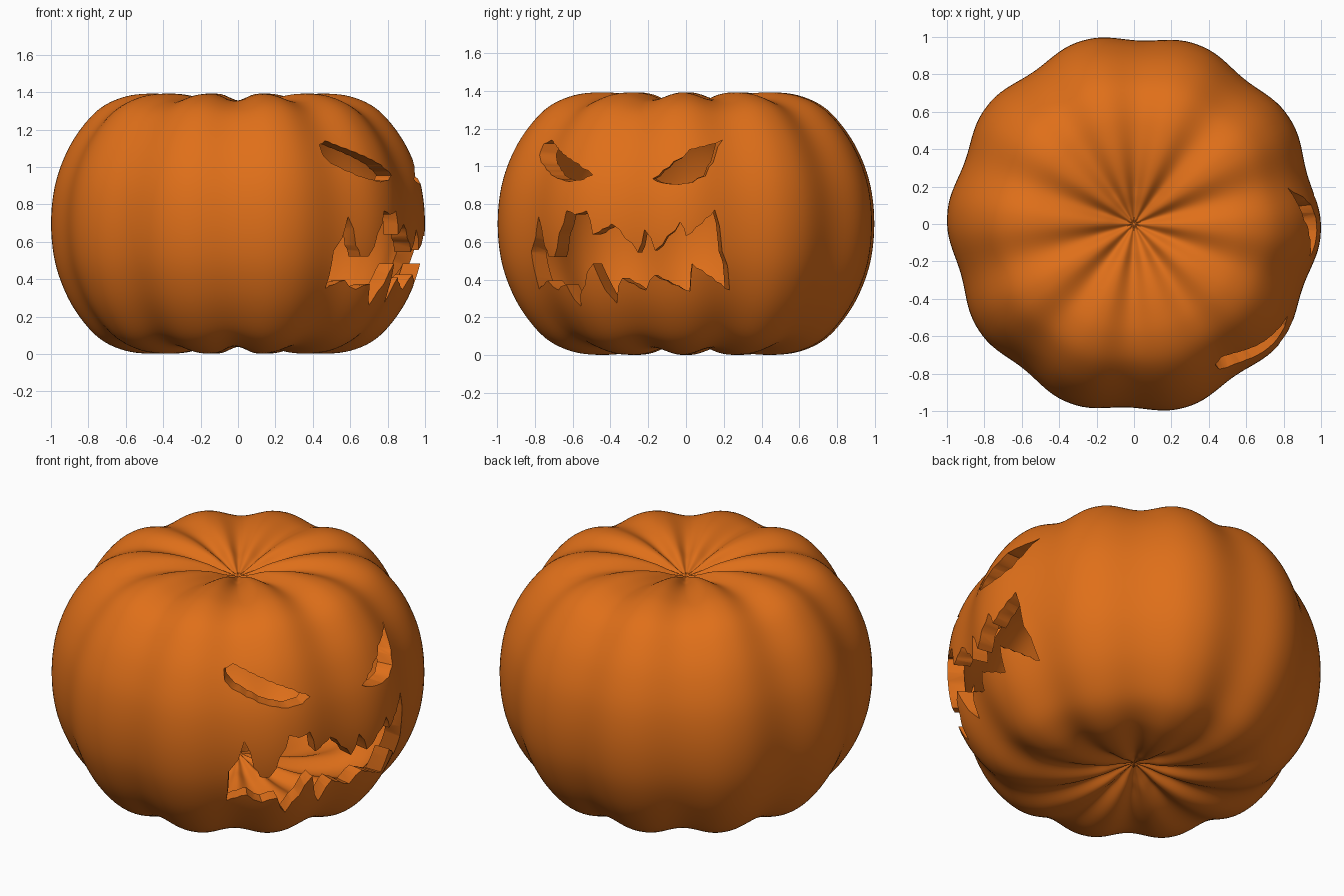
import bpy, bmesh
from math import sin, cos, pi, radians, hypot

if "Cube" in bpy.data.objects:
    bpy.data.objects.remove(bpy.data.objects["Cube"])

SEG, RIBS, MID, WALL = 180, 10, 0.697, 0.09

# Half profile (radius, height above the middle), pole to equator, then mirrored
half = [(0, .575), (.08, .60), (.18, .645), (.32, .683), (.46, .695), (.60, .68),
        (.73, .622), (.835, .515), (.92, .375), (.98, .2), (1.0, 0)]
pts = half + [(r, -h) for r, h in half[-2::-1]]


def smooth(p, n=5):
    """Catmull-Rom curve through the profile points."""
    ext = [(-p[1][0], p[1][1])] + p + [(-p[-2][0], p[-2][1])]
    out = []
    for i in range(1, len(ext) - 2):
        a, b, c, d = ext[i - 1:i + 3]
        for k in range(n):
            t = k / n
            out.append(tuple(.5 * (2 * b[j] + (c[j] - a[j]) * t
                       + (2 * a[j] - 5 * b[j] + 4 * c[j] - d[j]) * t * t
                       + (3 * b[j] - a[j] - 3 * c[j] + d[j]) * t ** 3) for j in (0, 1)))
    return out + [p[-1]]


profile = smooth(pts)


def ribbed_skin(bm, inset, flip):
    """Closed ribbed surface, pushed inwards by inset."""
    rings = []
    last = len(profile) - 1
    for i, (r, h) in enumerate(profile):
        if i in (0, last):
            z = h - inset if i == 0 else h + inset
            rings.append([bm.verts.new((0, 0, MID + z))])
            continue
        dr = profile[i + 1][0] - profile[i - 1][0]
        dh = profile[i + 1][1] - profile[i - 1][1]
        nr, nh = -dh / hypot(dr, dh), dr / hypot(dr, dh)
        ring = []
        for s in range(SEG):
            a = 2 * pi * s / SEG
            groove = (.5 + .5 * cos(RIBS * (a - radians(88)))) ** 1.2
            depth = inset + min(.038, .2 * r) * groove
            rr = r - depth * max(nr, 0) * min(1, r / .12)
            ring.append(bm.verts.new((rr * cos(a), 1.02 * rr * sin(a), MID + h - depth * nh)))
        rings.append(ring)
    for A, B in zip(rings, rings[1:]):
        for s in range(SEG):
            t = (s + 1) % SEG
            if len(A) == 1:
                f = [A[0], B[s], B[t]]
            elif len(B) == 1:
                f = [A[s], B[0], A[t]]
            else:
                f = [A[s], B[s], B[t], A[t]]
            bm.faces.new(f[::-1] if flip else f)


def make_object(name, bm):
    me = bpy.data.meshes.new(name)
    bm.to_mesh(me)
    bm.free()
    ob = bpy.data.objects.new(name, me)
    bpy.context.collection.objects.link(ob)
    return ob


def face_cutter(name, outline):
    """Outline in (azimuth degrees, height) swept along the radius."""
    fine = []
    for (a, z), (b, w) in zip(outline, outline[1:] + outline[:1]):
        n = max(1, int(abs(b - a) / 3))
        fine += [(a + (b - a) * k / n, z + (w - z) * k / n) for k in range(n)]
    bm = bmesh.new()
    low = [bm.verts.new((a / 60, z, 0)) for a, z in fine]
    high = [bm.verts.new((a / 60, z, 1)) for a, z in fine]
    bm.faces.new(low[::-1])
    bm.faces.new(high)
    for i in range(len(fine)):
        bm.faces.new((low[i - 1], low[i], high[i], high[i - 1]))
    bm.normal_update()
    bmesh.ops.triangulate(bm, faces=bm.faces[:])
    bmesh.ops.recalc_face_normals(bm, faces=bm.faces[:])
    for v in bm.verts:
        a, z, r = radians(v.co.x * 60), v.co.y, (1.5 if v.co.z > .5 else .62)
        v.co = (r * cos(a), r * sin(a), z)
    ob = make_object(name, bm)
    ob.hide_render = True
    return ob


# Hollow pumpkin body
bm = bmesh.new()
ribbed_skin(bm, 0, False)
ribbed_skin(bm, WALL, True)
body = make_object("pumpkin_body", bm)

# Carved eyes and jagged mouth, outlines anticlockwise
left_eye = [(-60, 1.12), (-59.5, 1.06), (-54, 1.0), (-46, .945), (-39, .92), (-34, .93),
            (-31, .955), (-39, 1.025), (-48, 1.085), (-57, 1.14)]
right_eye = [(13.3, 1.14), (8, 1.115), (1.3, 1.09), (-4, 1.025), (-10.6, .935), (-7, .912),
             (-2, .905), (2, .915), (6.2, .95), (9, 1.02)]
mouth = [(-59, .35), (-52, .395), (-47, .345), (-42, .375), (-38.5, .26), (-30.5, .485),
         (-25, .275), (-21.5, .41), (-13.5, .345), (-10, .425), (1.3, .34), (2, .485),
         (15, .345), (11.5, .55), (9, .77), (0, .63), (-1.8, .705), (-9.7, .555),
         (-13, .665), (-15.5, .545), (-24, .695), (-30, .64), (-32, .765), (-36, .745),
         (-39, .765), (-45, .52), (-48, .52), (-50, .58), (-53, .735), (-58, .55)]

bpy.context.view_layer.objects.active = body
body.select_set(True)
for name, outline in (("left_eye", left_eye), ("right_eye", right_eye), ("mouth", mouth)):
    cutter = face_cutter(name + "_cutter", outline)
    mod = body.modifiers.new(name, 'BOOLEAN')
    mod.operation, mod.solver, mod.object = 'DIFFERENCE', 'EXACT', cutter
    bpy.ops.object.modifier_apply(modifier=mod.name)
    bpy.data.objects.remove(cutter)

# Orange skin, smooth with crisp carved edges
mat = bpy.data.materials.new("orange_skin")
mat.diffuse_color = (.74, .16, .01, 1)
mat.use_nodes = True
mat.node_tree.nodes["Principled BSDF"].inputs["Base Color"].default_value = mat.diffuse_color
body.data.materials.clear()
body.data.materials.append(mat)
bpy.ops.object.shade_smooth_by_angle(angle=radians(40))
